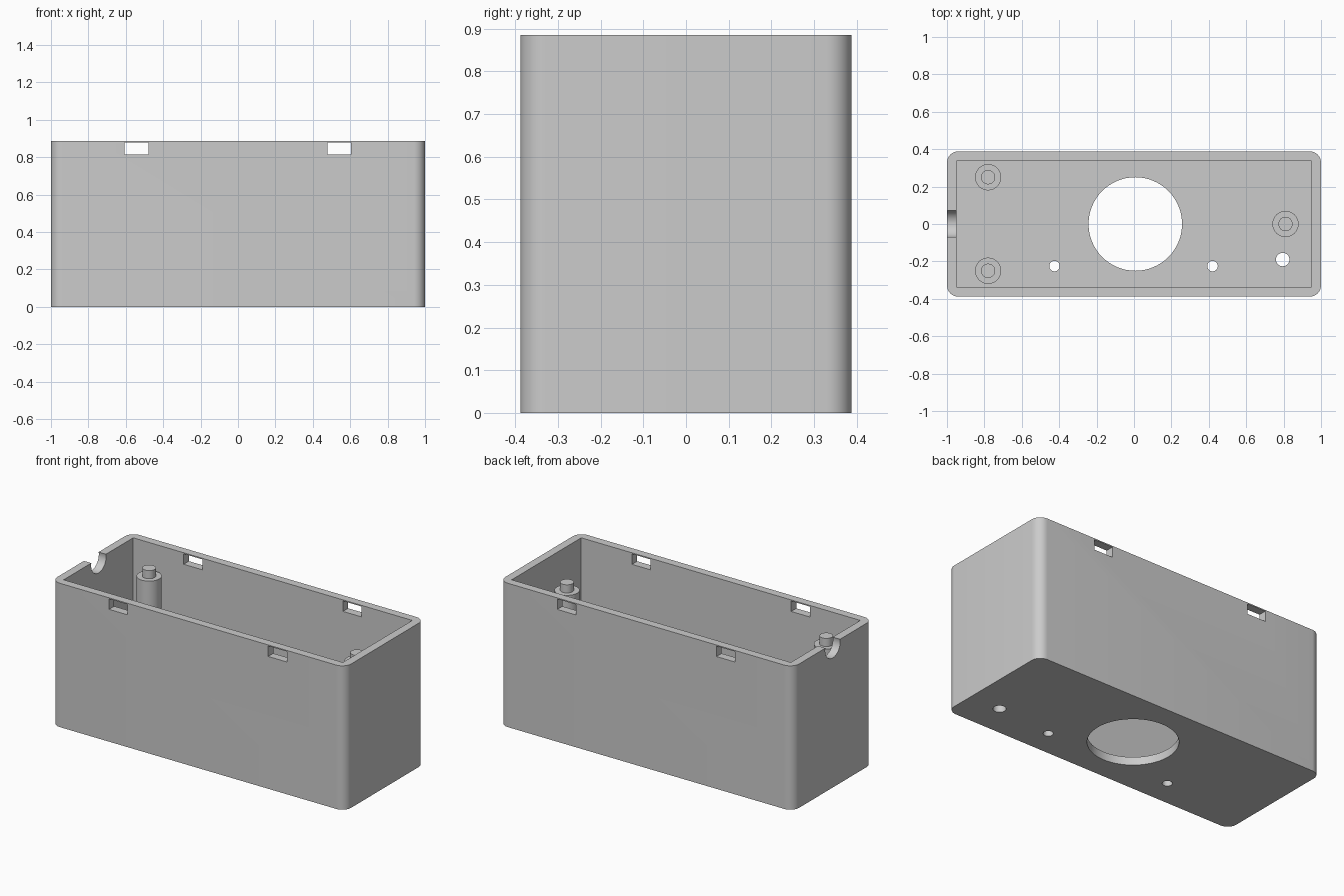
import bpy
from math import radians

if "Cube" in bpy.data.objects:
    bpy.data.objects.remove(bpy.data.objects["Cube"], do_unlink=True)

HALF_X, HALF_Y, HEIGHT = 1.0, 0.388, 0.885
WALL, FLOOR = 0.05, 0.05

grey = bpy.data.materials.new("plain grey")
grey.use_nodes = True
grey.diffuse_color = (0.6, 0.6, 0.6, 1)
grey.node_tree.nodes["Principled BSDF"].inputs["Base Color"].default_value = (0.6, 0.6, 0.6, 1)


def box(name, center, size):
    bpy.ops.mesh.primitive_cube_add(size=1, location=center)
    ob = bpy.context.object
    ob.name = name
    ob.scale = size
    bpy.ops.object.transform_apply(location=True, rotation=True, scale=True)
    return ob


def cylinder(name, center, radius, depth, rotation=(0, 0, 0)):
    bpy.ops.mesh.primitive_cylinder_add(vertices=64, radius=radius, depth=depth,
                                        location=center, rotation=rotation)
    ob = bpy.context.object
    ob.name = name
    return ob


def apply_modifier(ob, mod):
    bpy.ops.object.select_all(action="DESELECT")
    bpy.context.view_layer.objects.active = ob
    ob.select_set(True)
    bpy.ops.object.modifier_apply(modifier=mod.name)


def cut(ob, cutter):
    mod = ob.modifiers.new("cut", "BOOLEAN")
    mod.operation = "DIFFERENCE"
    mod.solver = "EXACT"
    mod.object = cutter
    apply_modifier(ob, mod)
    bpy.data.objects.remove(cutter, do_unlink=True)


def finish(ob):
    ob.data.materials.clear()
    ob.data.materials.append(grey)
    bpy.ops.object.select_all(action="DESELECT")
    bpy.context.view_layer.objects.active = ob
    ob.select_set(True)
    bpy.ops.object.shade_smooth_by_angle(angle=radians(30))


# Outer block with rounded upright edges
case = box("case", (0, 0, HEIGHT / 2), (2 * HALF_X, 2 * HALF_Y, HEIGHT))
weights = case.data.attributes.new("bevel_weight_edge", "FLOAT", "EDGE")
for edge in case.data.edges:
    a, b = (case.data.vertices[i].co for i in edge.vertices)
    weights.data[edge.index].value = 1.0 if abs(a.z - b.z) > 0.1 else 0.0
bevel = case.modifiers.new("round", "BEVEL")
bevel.limit_method = "WEIGHT"
bevel.width = 0.06
bevel.segments = 10
apply_modifier(case, bevel)

# Open cavity with square inner corners
cut(case, box("cavity", (0, 0, FLOOR + 0.5),
              (2 * (HALF_X - WALL), 2 * (HALF_Y - WALL), 1)))

# Large round opening and small holes in the floor
for x, y, r in ((0.007, 0, 0.25), (-0.425, -0.225, 0.028),
                (0.42, -0.225, 0.028), (0.795, -0.19, 0.036)):
    cut(case, cylinder("floor_hole", (x, y, 0), r, 0.3))

# Clip slots through the front and back walls
for x in (-0.543, 0.541):
    cut(case, box("slot", (x, 0, 0.846), (0.127, 1, 0.064)))

# Round cable notch in the rim of the right end
cut(case, cylinder("cable_notch", (-HALF_X, 0.002, 0.87), 0.073, 0.3, (0, radians(90), 0)))
finish(case)

# Stepped mounting posts
for label, x, y in (("right_back", -0.78, 0.25), ("right_front", -0.78, -0.25),
                    ("left", 0.81, 0)):
    for part, r, low, top in (("post", 0.07, FLOOR - 0.01, 0.73),
                              ("pin", 0.038, 0.72, 0.78)):
        finish(cylinder(f"{label}_{part}", (x, y, (low + top) / 2), r, top - low))
